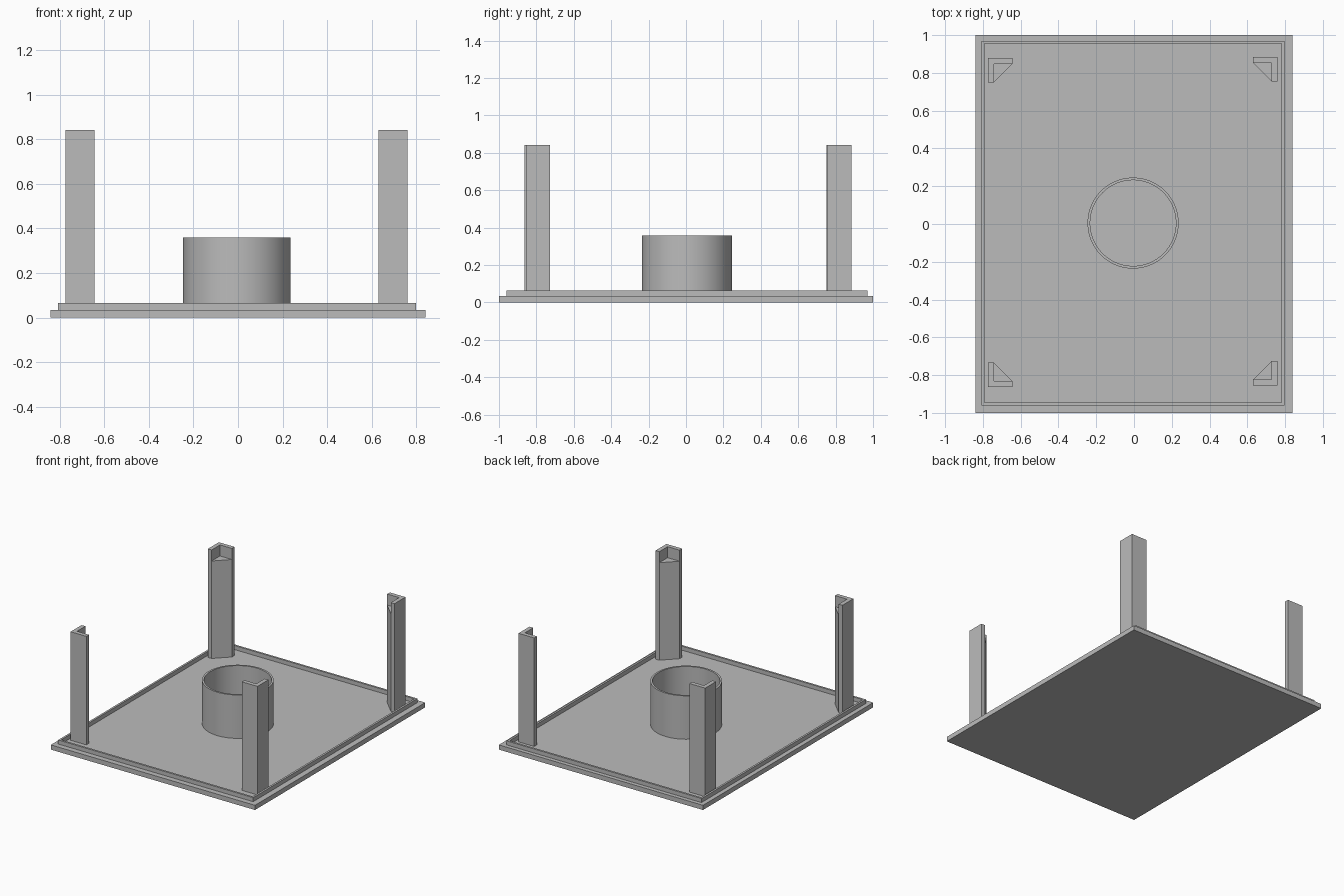
import bpy, bmesh, math

if "Cube" in bpy.data.objects:
    bpy.data.objects.remove(bpy.data.objects["Cube"])

grey = bpy.data.materials.new("plain grey")
grey.diffuse_color = (0.5, 0.5, 0.5, 1)
grey.use_nodes = True
grey.node_tree.nodes["Principled BSDF"].inputs["Base Color"].default_value = grey.diffuse_color


def finish(name, bm):
    bmesh.ops.recalc_face_normals(bm, faces=bm.faces)
    mesh = bpy.data.meshes.new(name)
    bm.to_mesh(mesh)
    bm.free()
    mesh.materials.append(grey)
    obj = bpy.data.objects.new(name, mesh)
    bpy.context.collection.objects.link(obj)
    return obj


def prism(bm, outline, z0, z1):
    """Extrude a closed outline from z0 up to z1."""
    face = bm.faces.new([bm.verts.new((x, y, z0)) for x, y in outline])
    up = bmesh.ops.extrude_face_region(bm, geom=[face])["geom"]
    for v in up:
        if isinstance(v, bmesh.types.BMVert):
            v.co.z = z1


def ring(bm, outer, inner, z0, z1):
    """Wall between two outlines with equal point counts."""
    loops = [[bm.verts.new((x, y, z)) for x, y in pts]
             for pts, z in ((outer, z0), (outer, z1), (inner, z1), (inner, z0))]
    n = len(outer)
    for a in range(4):
        p, q = loops[a], loops[(a + 1) % 4]
        for i in range(n):
            j = (i + 1) % n
            bm.faces.new((p[i], p[j], q[j], q[i]))


def rect(x0, x1, y0, y1):
    return [(x0, y0), (x1, y0), (x1, y1), (x0, y1)]


def circle(r, n=96):
    return [(-0.005 + r * math.cos(math.tau * i / n),
             0.005 + r * math.sin(math.tau * i / n)) for i in range(n)]


FLOOR = 0.035

# Base plate
bm = bmesh.new()
prism(bm, rect(-0.84, 0.84, -1, 1), 0, FLOOR)
finish("base_plate", bm)

# Raised lip around the plate
bm = bmesh.new()
ring(bm, rect(-0.807, 0.797, -0.96, 0.97), rect(-0.792, 0.782, -0.945, 0.955), FLOOR, 0.065)
finish("lip", bm)

# Central round collar
bm = bmesh.new()
ring(bm, circle(0.241), circle(0.227), FLOOR, 0.358)
collar = finish("collar", bm)
bpy.context.view_layer.objects.active = collar
collar.select_set(True)
bpy.ops.object.shade_smooth_by_angle(angle=math.radians(30))

# Corner posts: L-shaped angle with a shorter triangular filler inside
W, T = 0.129, 0.031
posts = {"post_front_left": (-0.773, -0.863, 1, 1), "post_front_right": (0.759, -0.855, -1, 1),
         "post_back_left": (-0.773, 0.879, 1, -1), "post_back_right": (0.759, 0.884, -1, -1)}
for name, (cx, cy, sx, sy) in posts.items():
    def place(pts):
        return [(cx + sx * x, cy + sy * y) for x, y in pts]
    bm = bmesh.new()
    prism(bm, place([(0, 0), (W, 0), (W, T), (T, T), (T, W), (0, W)]), FLOOR, 0.842)
    finish(name, bm)
    bm = bmesh.new()
    prism(bm, place([(T, T), (W, T), (T, W)]), FLOOR, 0.76)
    finish(name + "_filler", bm)
